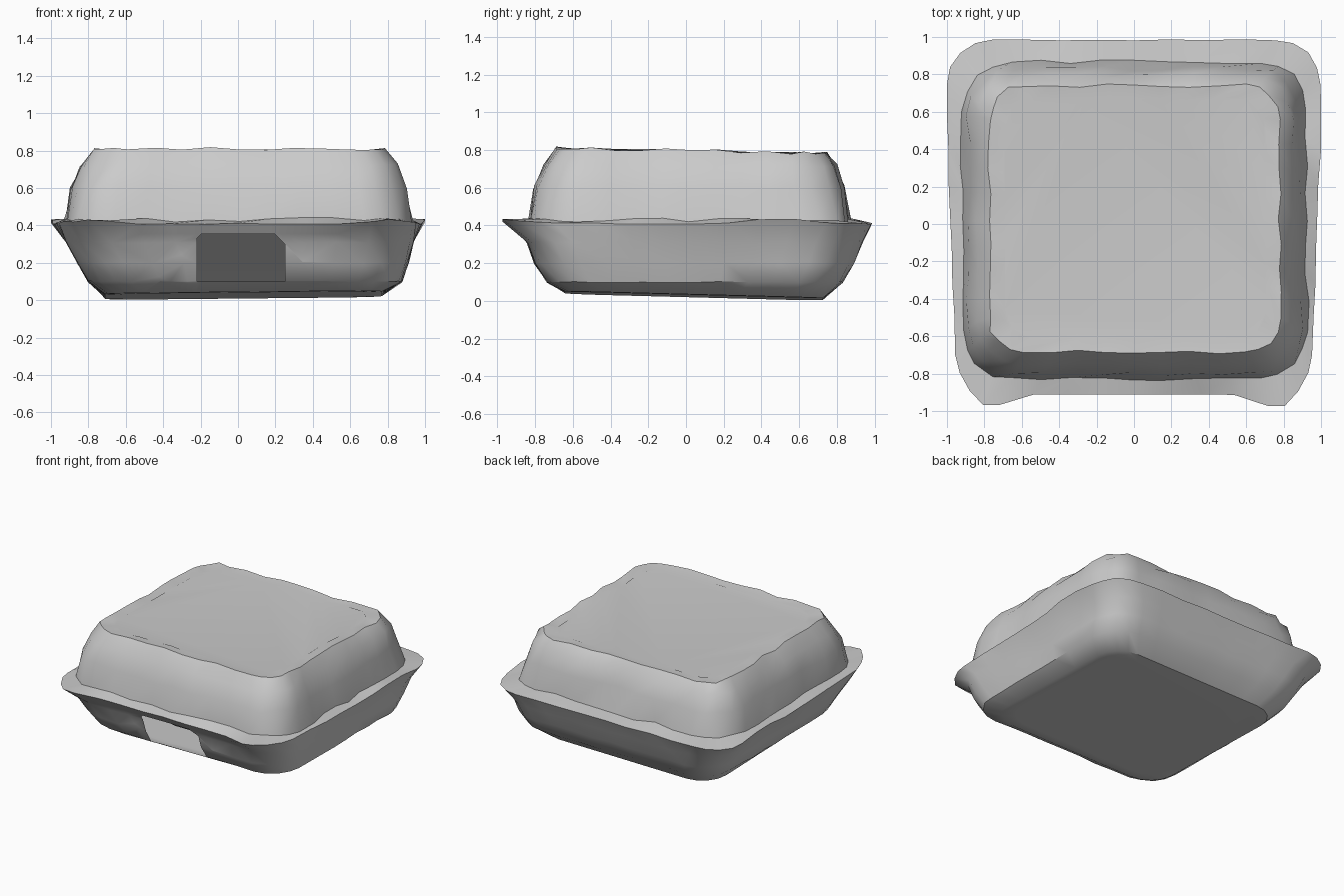
import bpy, bmesh, math, random
from mathutils import Vector

if "Cube" in bpy.data.objects:
    bpy.data.objects.remove(bpy.data.objects["Cube"])

random.seed(4)
SIDE, ARC = 8, 4  # segments per straight side and per rounded corner


def ring(x0, x1, y0, y1, r, z, jitter=0.0):
    """Rounded rectangle as a closed list of points."""
    pts = []
    centres = [(x1 - r, y1 - r), (x0 + r, y1 - r), (x0 + r, y0 + r), (x1 - r, y0 + r)]
    for k, (cx, cy) in enumerate(centres):
        for i in range(ARC + 1):
            a = math.pi / 2 * (k + i / ARC)
            pts.append(Vector((cx + r * math.cos(a), cy + r * math.sin(a), z)))
        nx, ny = centres[(k + 1) % 4]
        a = math.pi / 2 * (k + 1)
        start = pts[-1].copy()
        end = Vector((nx + r * math.cos(a), ny + r * math.sin(a), z))
        for i in range(1, SIDE):
            pts.append(start.lerp(end, i / SIDE))
    for p in pts:
        p += Vector([random.uniform(-jitter, jitter) for _ in range(3)])
    return pts


def tilt(pts, sx, sy):
    for p in pts:
        p.z += sx * p.x + sy * p.y
    return pts


def rim():
    """Bent lip outline: narrower at the front, flared front corners."""
    pts = ring(-1.0, 1.0, -0.91, 0.985, 0.24, 0.41, 0.004)
    for p in pts:
        p.x *= 1 - 0.055 * max(0, 0.5 - p.y) / 1.4
        flare = max(0, 1 - abs(abs(p.x) - 0.79) / 0.25)
        if p.y < -0.55:
            p.y -= 0.085 * flare
            p.z += 0.02 * flare
        elif abs(p.x) > 0.8:
            p.z += 0.03 * max(0, 1 - abs(p.y - 0.5) / 0.3)
        p.x = max(-1, min(1, p.x))
    return pts


def finish(bm, name):
    me = bpy.data.meshes.new(name)
    bm.to_mesh(me)
    bm.free()
    ob = bpy.data.objects.new(name, me)
    bpy.context.collection.objects.link(ob)
    bpy.ops.object.select_all(action='DESELECT')
    ob.select_set(True)
    bpy.context.view_layer.objects.active = ob
    bpy.ops.object.shade_smooth_by_angle(angle=math.radians(35))


def loft(name, rings, drop, cut=None):
    """Skin the rings and close the last one with an inset panel."""
    bm = bmesh.new()
    loops = [[bm.verts.new(p) for p in r] for r in rings]
    n = len(loops[0])
    last = loops[-1]
    mid = sum((v.co for v in last), Vector()) / n
    loops.append([bm.verts.new(mid.lerp(v.co, 0.9) + Vector((0, 0, drop))) for v in last])
    for a, b in zip(loops, loops[1:]):
        for i in range(n):
            bm.faces.new((a[i], a[(i + 1) % n], b[(i + 1) % n], b[i]))
    bm.faces.new(loops[-1])
    if cut:
        cut(bm)
    bmesh.ops.recalc_face_normals(bm, faces=bm.faces)
    centre = Vector((0, 0, 0.42))
    if sum((f.calc_center_median() - centre).dot(f.normal) * f.calc_area() for f in bm.faces) < 0:
        bmesh.ops.reverse_faces(bm, faces=bm.faces)
    finish(bm, name)


def front_opening(bm):
    """Torn opening in the front wall of the tray."""
    planes = [((-0.22, 0, 0), (-1, 0, 0)), ((0.25, 0, 0), (1, 0, 0)),
              ((0, 0, 0.1), (0, 0, -1)), ((0, 0, 0.355), (0, 0, 1)),
              ((0.25, 0, 0.3), (1, 0, 1)), ((-0.22, 0, 0.33), (-1, 0, 1))]

    def front():
        return [f for f in bm.faces if f.calc_center_median().y < -0.6
                and abs(f.calc_center_median().x) < 0.45]
    for co, no in planes:
        fs = front()
        geom = fs + list({e for f in fs for e in f.edges}) + list({v for f in fs for v in f.verts})
        bmesh.ops.bisect_plane(bm, geom=geom, plane_co=co, plane_no=no, dist=1e-5)
    hole = [f for f in front() if all(
        (f.calc_center_median() - Vector(co)).dot(Vector(no)) < 0 for co, no in planes)]
    bmesh.ops.delete(bm, geom=hole, context='FACES')


lip = rim()

# Tray: flared lip, bulging walls, base tilted slightly toward the back
loft("tray", [
    lip,
    ring(-0.915, 0.935, -0.84, 0.93, 0.24, 0.31, 0.006),
    ring(-0.855, 0.91, -0.80, 0.89, 0.24, 0.20, 0.006),
    ring(-0.80, 0.875, -0.735, 0.83, 0.23, 0.10, 0.004),
    tilt(ring(-0.71, 0.77, -0.64, 0.725, 0.2, 0.028), 0.01, -0.026),
], -0.002, front_opening)

# Lid: flange running in from the lip, crumpled walls, flat top
loft("lid", [
    lip,
    ring(-0.92, 0.925, -0.83, 0.87, 0.26, 0.43, 0.012),
    ring(-0.885, 0.89, -0.80, 0.83, 0.25, 0.60, 0.014),
    ring(-0.835, 0.845, -0.75, 0.79, 0.22, 0.72, 0.012),
    tilt(ring(-0.775, 0.78, -0.685, 0.74, 0.18, 0.797, 0.01), 0, -0.02),
], -0.007)

# Tab: flap folded inward from the top of the opening
bm = bmesh.new()
rows = [[bm.verts.new((x, y, z)) for x in (-0.25, 0, 0.27)]
        for y, z in ((-0.83, 0.37), (-0.6, 0.22), (-0.4, 0.08))]
for a, b in zip(rows, rows[1:]):
    for i in range(2):
        bm.faces.new((a[i], b[i], b[i + 1], a[i + 1]))
finish(bm, "folded_tab")
